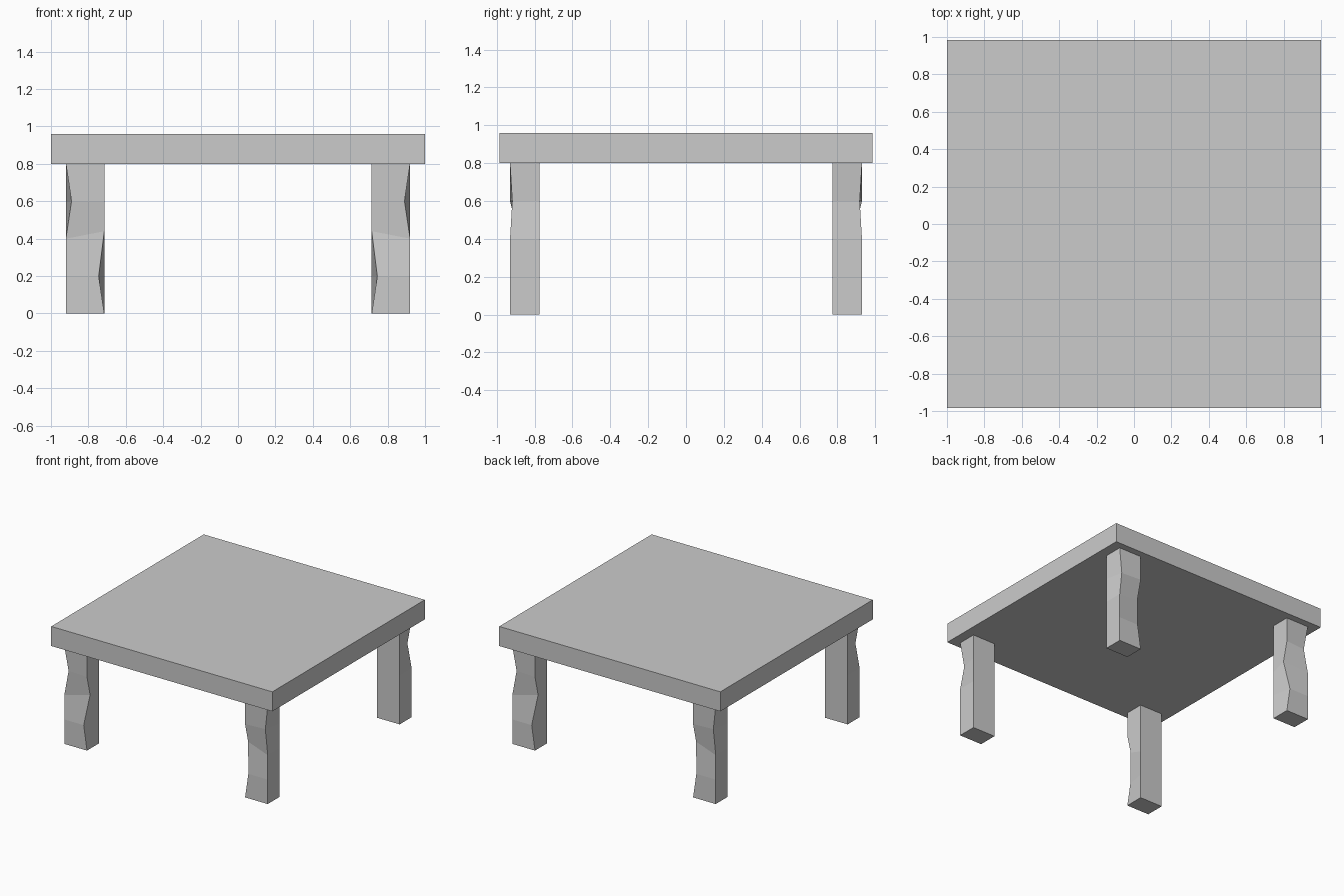
import bpy, bmesh

if "Cube" in bpy.data.objects:
    bpy.data.objects.remove(bpy.data.objects["Cube"])

# Table top: plain slab
bpy.ops.mesh.primitive_cube_add(size=1, location=(0, 0, 0.88))
top = bpy.context.object
top.name = "table_top"
top.scale = (2.0, 1.97, 0.16)

# Leg: square section rings, front corners dented like hand-hewn timber
X_OUT, X_IN = 0.92, 0.715
Y_FRONT, Y_BACK = -0.93, -0.775
# per level: z, outer-front dent (x, y), inner-front dent (x, y, z)
LEVELS = [
    (0.0, (0, 0), (0, 0, 0)),
    (0.2, (0, 0), (0.03, 0, 0)),
    (0.4, (0, 0), (0, 0.04, 0.04)),
    (0.6, (0.03, 0.012), (0, 0, 0)),
    (0.8, (0, 0), (0, 0, 0)),
]

bm = bmesh.new()
rings = []
for z, (ox, oy), (ix, iy, iz) in LEVELS:
    corners = [
        (X_IN + ix, Y_FRONT + iy, z + iz),
        (X_OUT - ox, Y_FRONT + oy, z),
        (X_OUT, Y_BACK, z),
        (X_IN, Y_BACK, z),
    ]
    rings.append([bm.verts.new(c) for c in corners])
for low, high in zip(rings, rings[1:]):
    for i in range(4):
        j = (i + 1) % 4
        bm.faces.new((low[i], low[j], high[j], high[i]))
bm.faces.new(rings[0][::-1])
bm.faces.new(rings[-1])
bmesh.ops.recalc_face_normals(bm, faces=bm.faces)
mesh = bpy.data.meshes.new("legs")
bm.to_mesh(mesh)
bm.free()

# Mirror the leg to all four corners
legs = bpy.data.objects.new("legs", mesh)
bpy.context.collection.objects.link(legs)
mirror = legs.modifiers.new("four_corners", 'MIRROR')
mirror.use_axis = (True, True, False)
mirror.use_mirror_merge = False
